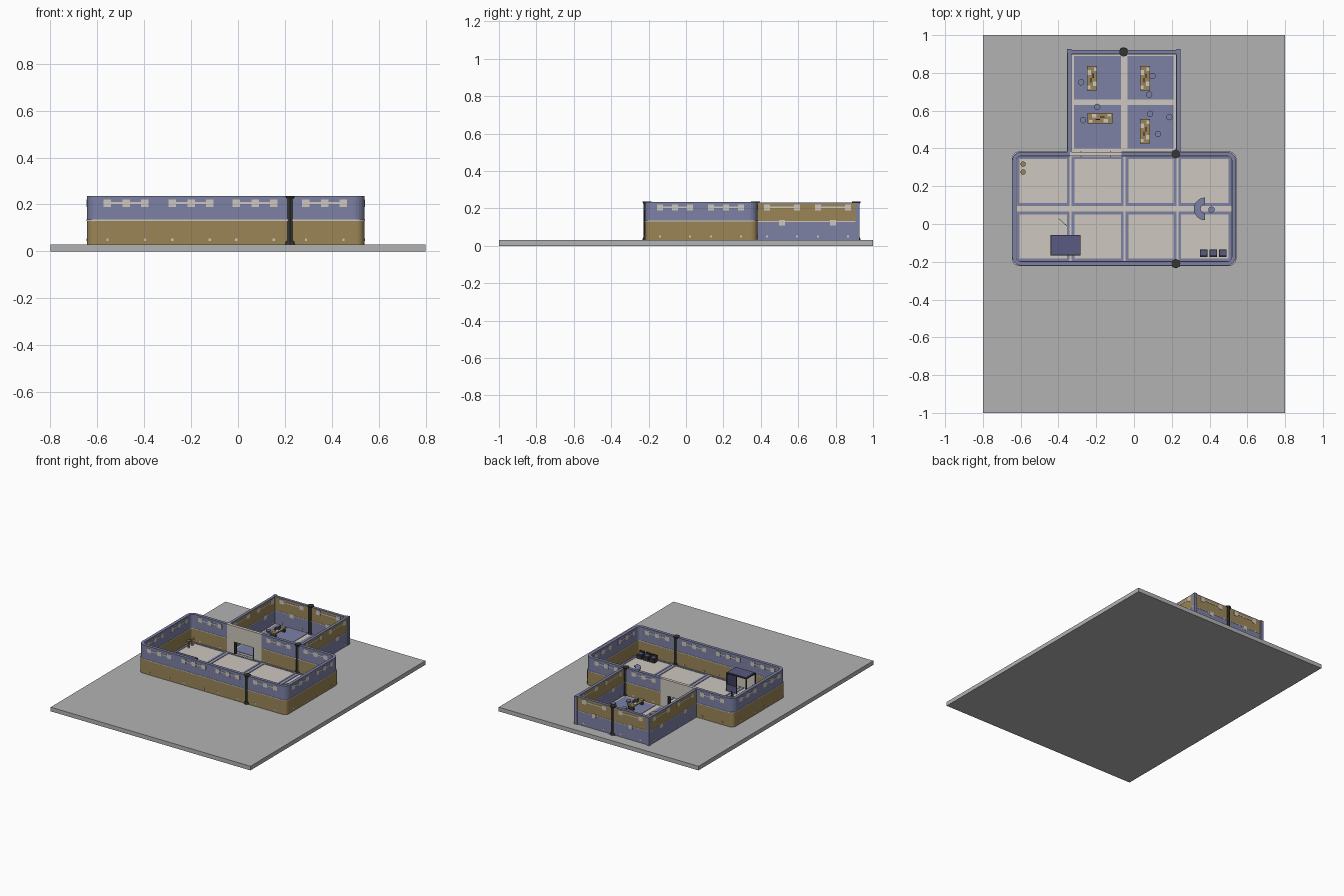
import bpy, bmesh, math
from mathutils import Matrix

if "Cube" in bpy.data.objects:
    bpy.data.objects.remove(bpy.data.objects["Cube"])


def mat(name, r, g, b):
    m = bpy.data.materials.new(name)
    m.diffuse_color = (r, g, b, 1)
    m.use_nodes = True
    m.node_tree.nodes["Principled BSDF"].inputs["Base Color"].default_value = m.diffuse_color
    return m


GREY = mat("slab grey", 0.45, 0.45, 0.45)
BLUE = mat("dusty blue", 0.205, 0.22, 0.375)
GOLD = mat("ochre", 0.33, 0.235, 0.095)
CREAM = mat("cream", 0.61, 0.575, 0.52)
DARK = mat("charcoal", 0.035, 0.035, 0.033)
PURPLE = mat("deep indigo", 0.10, 0.10, 0.22)
FLOOR = 0.03
MID = 0.13
TOP = 0.235


def finish(name, bm, m):
    bmesh.ops.recalc_face_normals(bm, faces=bm.faces)
    me = bpy.data.meshes.new(name)
    bm.to_mesh(me)
    bm.free()
    me.materials.append(m)
    ob = bpy.data.objects.new(name, me)
    bpy.context.collection.objects.link(ob)
    return ob


def boxes(name, m, items):
    """Each item is (x0, x1, y0, y1, z0, z1)."""
    bm = bmesh.new()
    for x0, x1, y0, y1, z0, z1 in items:
        bmesh.ops.create_cube(bm, size=1, matrix=Matrix.Translation(
            ((x0 + x1) / 2, (y0 + y1) / 2, (z0 + z1) / 2)) @ Matrix.Diagonal(
            (x1 - x0, y1 - y0, z1 - z0, 1)))
    return finish(name, bm, m)


def cylinders(name, m, items, seg=16):
    """Each item is (x, y, z0, z1, bottom radius, top radius)."""
    bm = bmesh.new()
    for x, y, z0, z1, r0, r1 in items:
        bmesh.ops.create_cone(bm, cap_ends=True, segments=seg, radius1=r0, radius2=r1,
                              depth=z1 - z0, matrix=Matrix.Translation((x, y, (z0 + z1) / 2)))
    return finish(name, bm, m)


def ribbon(name, m, outer, inner, z0, z1):
    """Solid band between two matching open paths."""
    bm = bmesh.new()
    rings = [[bm.verts.new(v) for v in ((*a, z0), (*a, z1), (*b, z1), (*b, z0))]
             for a, b in zip(outer, inner)]
    for p, q in zip(rings, rings[1:]):
        for i in range(4):
            j = (i + 1) % 4
            bm.faces.new((p[i], p[j], q[j], q[i]))
    bm.faces.new(rings[0])
    bm.faces.new(rings[-1])
    return finish(name, bm, m)


# ground slab
boxes("ground_slab", GREY, [(-0.8, 0.8, -1, 1, 0, FLOOR)])

# main room: rounded wall loop, open at the doorway in its back wall
X0, X1, Y0, Y1, T = -0.645, 0.54, -0.22, 0.382, 0.022
DX0, DX1 = -0.34, -0.065


def loop(inset, r):
    a, b, c, d = X0 + inset, X1 - inset, Y0 + inset, Y1 - inset
    pts = [(DX1, d)]
    for cx, cy, start in ((b - r, d - r, 90), (b - r, c + r, 0),
                          (a + r, c + r, -90), (a + r, d - r, -180)):
        for k in range(7):
            t = math.radians(start - 15 * k)
            pts.append((cx + r * math.cos(t), cy + r * math.sin(t)))
    return pts + [(DX0, d)]


ribbon("main_wall_lower", GOLD, loop(0, 0.034), loop(T, 0.014), FLOOR, MID)
ribbon("main_wall_trim", CREAM, loop(-0.002, 0.04), loop(T + 0.002, 0.014), MID, MID + 0.006)
ribbon("main_wall_upper", BLUE, loop(0, 0.048), loop(T, 0.026), MID + 0.006, TOP)

# doorway panel with opening
boxes("doorway_panel", CREAM, [
    (DX0, DX1, Y1 - T, Y1, 0.12, TOP),
    (DX0, -0.28, Y1 - T, Y1, FLOOR, 0.12),
    (-0.125, DX1, Y1 - T, Y1, FLOOR, 0.12)])
boxes("doorway_frame", DARK, [
    (-0.283, -0.277, Y1 - T - 0.003, Y1 + 0.003, FLOOR, 0.12),
    (-0.128, -0.122, Y1 - T - 0.003, Y1 + 0.003, FLOOR, 0.12)])

# back room: straight walls
BX0, BX1, BY1, BT = -0.352, 0.245, 0.92, 0.02


def back_walls(z0, z1, g=0.0):
    return [(BX0 - g, BX0 + BT + g, Y1, BY1, z0, z1),
            (BX1 - BT - g, BX1 + g, Y1, BY1, z0, z1),
            (BX0 + BT, BX1 - BT, BY1 - BT - g, BY1 + g, z0, z1)]


boxes("back_wall_lower", BLUE, back_walls(FLOOR, MID - 0.003))
boxes("back_wall_trim", CREAM, back_walls(MID - 0.003, MID + 0.002, 0.002))
boxes("back_wall_upper", GOLD, back_walls(MID + 0.002, 0.226))
boxes("back_wall_cap", BLUE, back_walls(0.226, 0.231))
boxes("back_corner_posts", BLUE, [(x - 0.011, x + 0.011, 0.905, 0.927, FLOOR, 0.232)
                                  for x in (BX0 + 0.009, BX1 - 0.009)])

# wall panels: squares linked by a slim bar, plus small low vents
E = 0.002
panels = []


def plate(axis, w0, w1, c, z, half, hz):
    lo, hi = w0 - E, w1 + E
    panels.append((c - half, c + half, lo, hi, z - hz, z + hz) if axis == 'x'
                  else (lo, hi, c - half, c + half, z - hz, z + hz))


def group(axis, w0, w1, cs):
    plate(axis, w0, w1, (cs[0] + cs[-1]) / 2, 0.206, (cs[-1] - cs[0]) / 2, 0.004)
    for c in cs:
        plate(axis, w0, w1, c, 0.205, 0.016, 0.016)
    for c in (cs[0], cs[-1]):
        plate(axis, w0, w1, c, 0.05, 0.005, 0.005)


for c in (-0.477, -0.2, 0.073, 0.37):
    g = (c - 0.08, c, c + 0.08)
    group('x', Y0, Y0 + T, g)
    if c != -0.2:
        group('x', Y1 - T, Y1, g)
for c in (-0.059, 0.214):
    for x in (X0, X1 - T):
        group('y', x, x + T, (c - 0.08, c, c + 0.08))
for c in (0.513, 0.786):
    for x in (BX0, BX1 - BT):
        group('y', x, x + BT, (c - 0.08, c + 0.08))
        plate('y', x, x + BT, c, 0.124, 0.015, 0.015)
for c in (-0.2, 0.093):
    group('x', BY1 - BT, BY1, (c - 0.08, c + 0.08))
    plate('x', BY1 - BT, BY1, c, 0.124, 0.015, 0.015)
boxes("wall_panels", CREAM, panels)

# dark wall columns with flared foot and head
cols = []
for x, y in ((0.222, 0.371), (0.222, -0.209), (-0.055, 0.91)):
    cols += [(x, y, FLOOR, 0.045, 0.025, 0.02), (x, y, 0.045, 0.225, 0.017, 0.017),
             (x, y, 0.225, 0.237, 0.02, 0.024)]
cylinders("columns", DARK, cols, 8)

# main floor with outlined panels
boxes("main_floor", CREAM, [(X0 + 0.02, X1 - 0.02, Y0 + 0.02, Y1 - 0.015, FLOOR, 0.034)])
lines = []
W = 0.014
for x0, x1 in ((-0.62, -0.342), (-0.33, -0.056), (-0.044, 0.224), (0.236, 0.515)):
    for y0, y1 in ((0.096, 0.358), (-0.196, 0.065)):
        lines += [(x0, x1, y0, y0 + W, 0.033, 0.037), (x0, x1, y1 - W, y1, 0.033, 0.037),
                  (x0, x0 + W, y0 + W, y1 - W, 0.033, 0.037),
                  (x1 - W, x1, y0 + W, y1 - W, 0.033, 0.037)]
boxes("main_floor_lines", BLUE, lines)

# back room floor with four carpets
boxes("back_floor", CREAM, [(BX0 + BT, BX1 - BT, Y1, BY1 - BT, FLOOR, 0.034)])
boxes("back_carpets", BLUE, [(x0, x1, y0, y1, 0.033, 0.037)
                             for x0, x1 in ((-0.317, -0.069), (-0.034, 0.21))
                             for y0, y1 in ((0.40, 0.63), (0.66, 0.89))])

# desks: wooden top on pedestals, with papers and screens
tops, legs, papers, screens = [], [], [], []
for x, y, lying in ((-0.222, 0.772, 0), (0.058, 0.772, 0), (-0.18, 0.56, 1), (0.058, 0.49, 0)):
    def part(dst, u, v, hu, hv, z0, z1):
        if lying:
            u, v, hu, hv = v, u, hv, hu
        dst.append((x + u - hu, x + u + hu, y + v - hv, y + v + hv, z0, z1))
    part(tops, 0, 0, 0.027, 0.065, 0.064, 0.07)
    for s in (-1, 1):
        part(legs, 0, s * 0.052, 0.022, 0.006, 0.036, 0.064)
        part(papers, -0.014 * s, s * 0.03, 0.009, 0.012, 0.07, 0.074)
        part(papers, 0.016 * s, s * 0.048, 0.007, 0.009, 0.07, 0.074)
        part(screens, 0.006 * s, s * 0.012, 0.003, 0.012, 0.07, 0.09)
boxes("desk_tops", GOLD, tops)
boxes("desk_legs", DARK, legs)
boxes("desk_papers", CREAM, papers)
boxes("desk_screens", PURPLE, screens)


# round stools
def stools(name, m, places, r, h):
    items = []
    for x, y in places:
        items += [(x, y, 0.034, 0.039, r * 0.7, r * 0.6), (x, y, 0.039, h - 0.008, 0.005, 0.005),
                  (x, y, h - 0.008, h, r, r)]
    cylinders(name, m, items, 12)


stools("office_stools", BLUE, [(-0.28, 0.75), (0.098, 0.783), (0.08, 0.685), (-0.195, 0.62),
                               (-0.27, 0.55), (0.085, 0.583), (0.187, 0.566), (0.127, 0.476),
                               (0.41, 0.076)], 0.017, 0.06)
stools("side_stools", GOLD, [(-0.587, 0.317), (-0.587, 0.275)], 0.014, 0.085)

# curved reception counter
arc = [math.radians(90 + 12 * k) for k in range(16)]


def ring(r):
    return [(0.377 + r * math.cos(t), 0.08 + r * math.sin(t)) for t in arc]


ribbon("reception_base", PURPLE, ring(0.054), ring(0.034), 0.034, 0.075)
ribbon("reception_top", BLUE, ring(0.06), ring(0.024), 0.075, 0.082)

# waiting seats: dark frame with indigo cushion
sx = (0.369, 0.42, 0.47)
boxes("seat_frames", DARK, [b for x in sx for b in (
    (x - 0.02, x + 0.02, -0.175, -0.135, 0.034, 0.06),
    (x - 0.02, x + 0.02, -0.175, -0.168, 0.06, 0.078))])
boxes("seat_cushions", PURPLE, [(x - 0.016, x + 0.016, -0.168, -0.139, 0.06, 0.067) for x in sx])

# booth: framed box with indigo roof, open towards the back
bx0, bx1, by0, by1, bz = -0.443, -0.282, -0.166, -0.057, 0.165
boxes("booth_frame", DARK, [(x, x + 0.006, y, y + 0.006, 0.034, bz)
                            for x in (bx0, -0.365, bx1 - 0.006) for y in (by0, by1 - 0.006)]
      + [(bx0, bx1, by0, by1, bz - 0.006, bz)])
boxes("booth_panels", PURPLE, [
    (bx0 + 0.005, bx1 - 0.005, by0 + 0.005, by1 - 0.005, bz, bz + 0.004),
    (bx1 - 0.005, bx1 - 0.001, by0, by1, 0.034, bz - 0.006),
    (bx0 + 0.001, bx0 + 0.005, by0, by1, 0.034, 0.085),
    (-0.365, bx1, by1 - 0.005, by1 - 0.001, 0.034, 0.085),
    (bx0, bx1, by0 + 0.001, by0 + 0.004, 0.034, bz - 0.006)])
boxes("booth_lining", CREAM, [(bx0 + 0.006, bx1 - 0.006, by0 + 0.004, by0 + 0.008, 0.036, 0.155)])

# barrier leaf beside the booth
leaf = boxes("booth_leaf", DARK, [(-0.03, 0.03, -0.001, 0.001, 0.034, 0.07)])
leaf.location = (-0.378, 0.01, 0)
leaf.rotation_euler.z = math.radians(-42)
